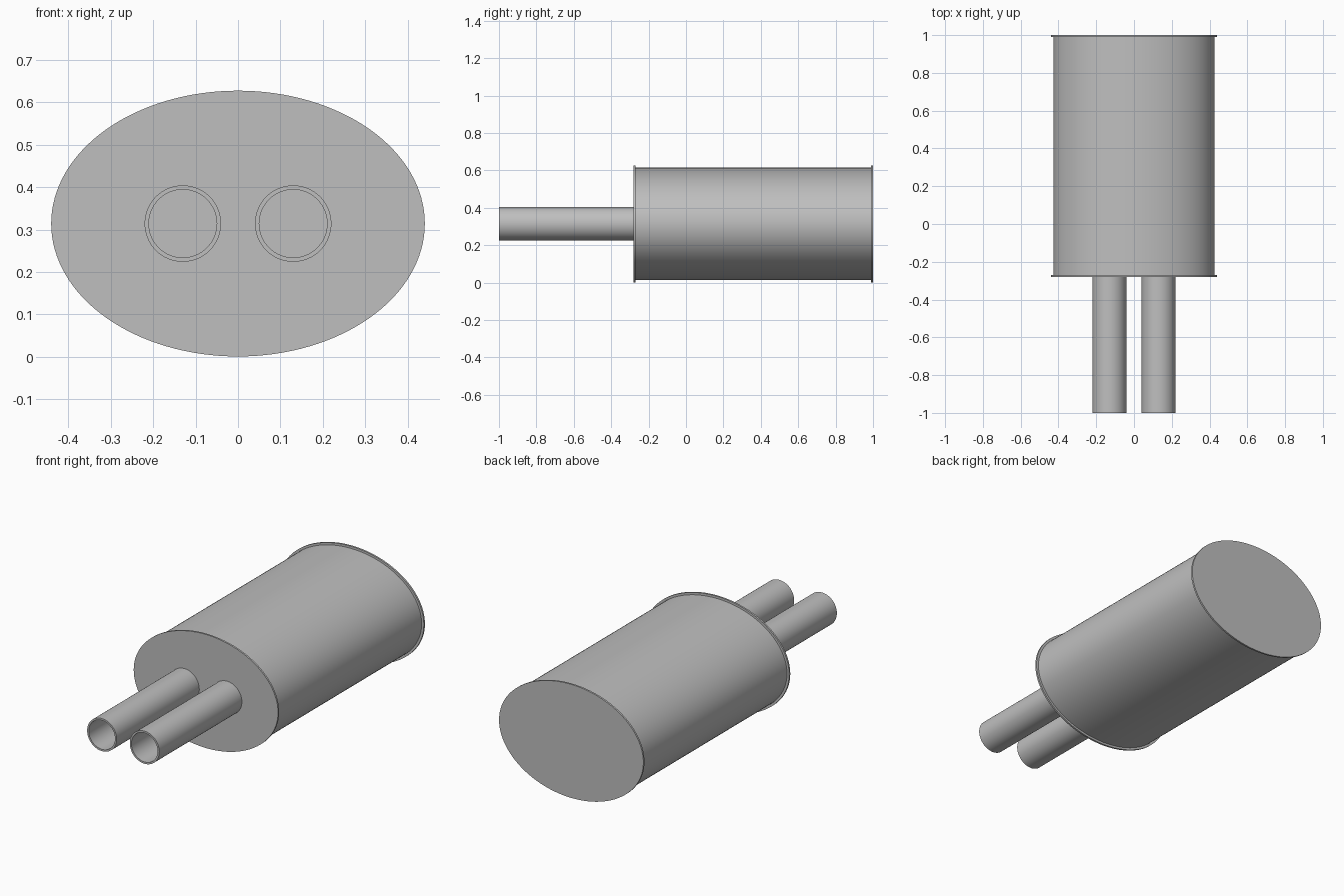
import bpy
import bmesh
from math import cos, sin, tau

cube = bpy.data.objects.get("Cube")
if cube:
    bpy.data.objects.remove(cube, do_unlink=True)

# Single metal colour
metal = bpy.data.materials.new("grey metal")
metal.use_nodes = True
COLOUR = (0.52, 0.52, 0.52, 1)
metal.diffuse_color = COLOUR
metal.node_tree.nodes["Principled BSDF"].inputs["Base Color"].default_value = COLOUR

AXIS_Z = 0.314


def lathe(name, x, profile, segments, cap=False, closed=False):
    """Sweep (y, x radius, z radius) rings along y, as a solid or a tube."""
    bm = bmesh.new()
    rings = [[bm.verts.new((x + rx * cos(tau * i / segments), y,
                            AXIS_Z + rz * sin(tau * i / segments)))
              for i in range(segments)] for y, rx, rz in profile]
    pairs = list(zip(rings, rings[1:]))
    if closed:
        pairs.append((rings[-1], rings[0]))
    for a, b in pairs:
        for i in range(segments):
            j = (i + 1) % segments
            bm.faces.new((a[i], a[j], b[j], b[i]))
    if cap:
        bm.faces.new(rings[0])
        bm.faces.new(rings[-1])
    bmesh.ops.recalc_face_normals(bm, faces=bm.faces)
    mesh = bpy.data.meshes.new(name)
    bm.to_mesh(mesh)
    bm.free()
    mesh.materials.append(metal)
    obj = bpy.data.objects.new(name, mesh)
    bpy.context.collection.objects.link(obj)
    bpy.ops.object.select_all(action="DESELECT")
    obj.select_set(True)
    bpy.context.view_layer.objects.active = obj
    bpy.ops.object.shade_smooth_by_angle(angle=0.6)
    return obj


# Oval canister body
lathe("canister_body", 0, [(-0.272, 0.427, 0.301), (0.992, 0.427, 0.301)], 128, cap=True)

# Thin end plates that overhang the body as a rim
for name, y in (("front_end_plate", -0.28), ("rear_end_plate", 0.99)):
    lathe(name, 0, [(y, 0.44, 0.313), (y + 0.01, 0.44, 0.313)], 128, cap=True)

# Twin hollow pipes running into the front plate
for name, x in (("left_pipe", 0.13), ("right_pipe", -0.13)):
    lathe(name, x, [(-1.0, 0.09, 0.09), (-0.275, 0.09, 0.09),
                    (-0.275, 0.08, 0.08), (-1.0, 0.08, 0.08)], 64, closed=True)
